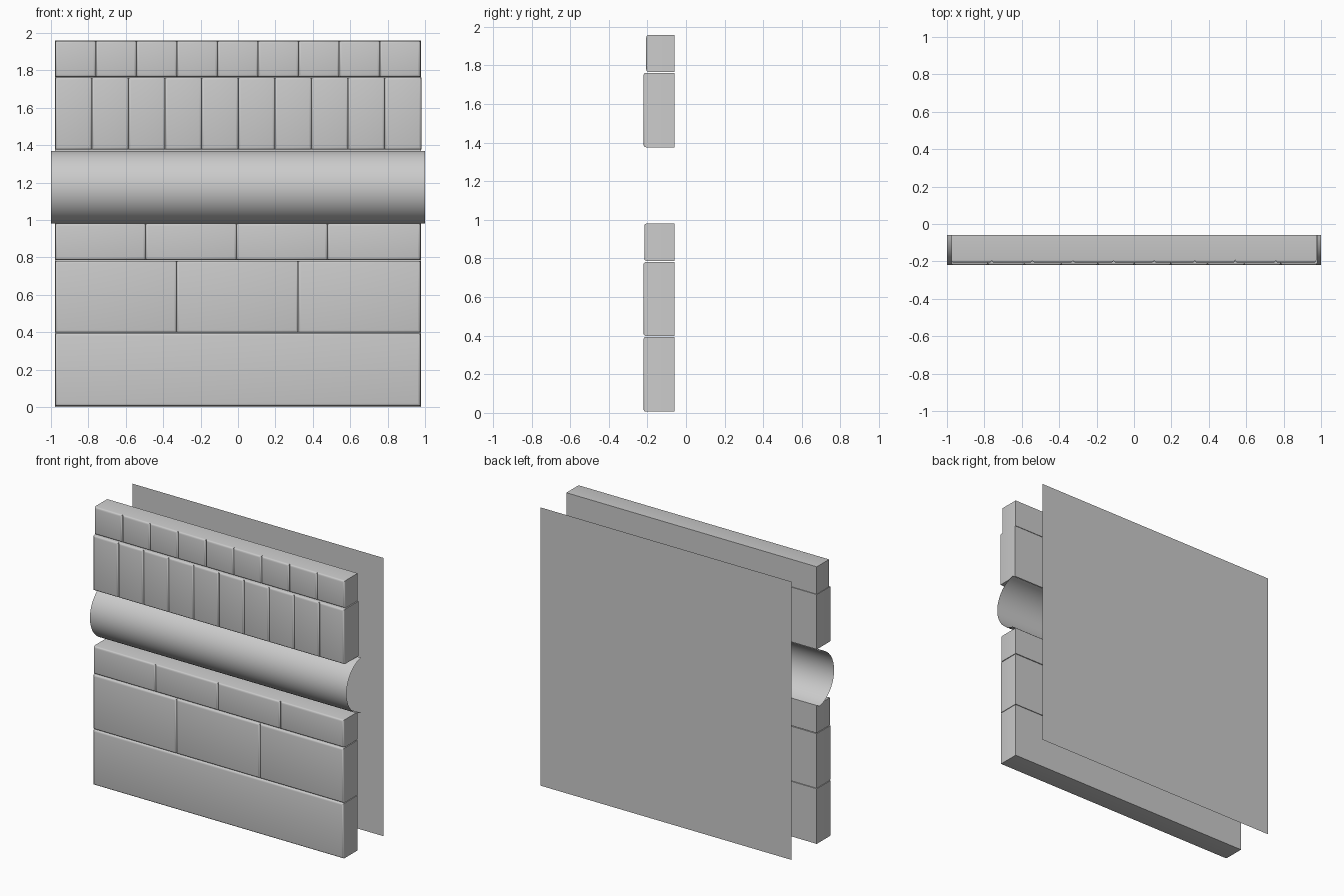
import bpy, bmesh, math

if "Cube" in bpy.data.objects:
    bpy.data.objects.remove(bpy.data.objects["Cube"])

BACK = -0.06  # shared rear face of all the bricks


def finish(name, bm, angle=None):
    bmesh.ops.recalc_face_normals(bm, faces=bm.faces)
    mesh = bpy.data.meshes.new(name)
    bm.to_mesh(mesh)
    bm.free()
    ob = bpy.data.objects.new(name, mesh)
    bpy.context.collection.objects.link(ob)
    if angle:
        bpy.ops.object.select_all(action='DESELECT')
        ob.select_set(True)
        bpy.context.view_layer.objects.active = ob
        bpy.ops.object.shade_smooth_by_angle(angle=math.radians(angle))
    return ob


def brick(name, x0, x1, z0, z1, front, bevel=0.013):
    """Box with only the front rim rounded."""
    bm = bmesh.new()
    bmesh.ops.create_cube(bm, size=1)
    for v in bm.verts:
        v.co.x = x0 if v.co.x < 0 else x1
        v.co.z = z0 if v.co.z < 0 else z1
        v.co.y = front if v.co.y < 0 else BACK
    rim = [e for e in bm.edges if all(v.co.y < BACK - 0.01 for v in e.verts)]
    bmesh.ops.bevel(bm, geom=rim, offset=bevel, segments=3, profile=0.5, affect='EDGES')
    return finish(name, bm, 40)


def row(name, joints, z0, z1, front):
    for i, (a, b) in enumerate(zip(joints, joints[1:])):
        brick(f"{name}_{i + 1}", a, b, z0, z1, front)


def even(x0, x1, n):
    return [x0 + (x1 - x0) * i / n for i in range(n + 1)]


# Brick courses, bottom to top
row("base_slab", [-0.977, 0.975], 0.006, 0.394, -0.22)
row("large_block", [-0.977, -0.328, 0.322, 0.975], 0.398, 0.782, -0.22)
row("medium_brick", [-0.977, -0.494, -0.008, 0.478, 0.975], 0.787, 0.981, -0.216)
row("tall_brick", even(-0.977, 0.98, 10), 1.376, 1.762, -0.22)
row("top_brick", even(-0.977, 0.975, 9), 1.765, 1.958, -0.206)

# Half-round moulding: open shell, arc swept along x
bm = bmesh.new()
zc, half, depth = 1.176, 0.194, 0.16
radius = (half ** 2 + depth ** 2) / (2 * depth)
yc = BACK - depth + radius
span = math.asin(half / radius)
steps = 24
prev = None
for i in range(steps + 1):
    t = -span + 2 * span * i / steps
    y, z = yc - radius * math.cos(t), zc + radius * math.sin(t)
    pair = [bm.verts.new((x, y, z)) for x in (-1, 1)]
    if prev:
        bm.faces.new((prev[0], prev[1], pair[1], pair[0]))
    prev = pair
finish("round_moulding", bm, 40)

# Flat panel standing behind the bricks
bm = bmesh.new()
bm.faces.new([bm.verts.new((x, 0.22, z)) for x, z in
              ((-0.978, 0), (0.978, 0), (0.978, 1.96), (-0.978, 1.96))])
finish("back_panel", bm)
